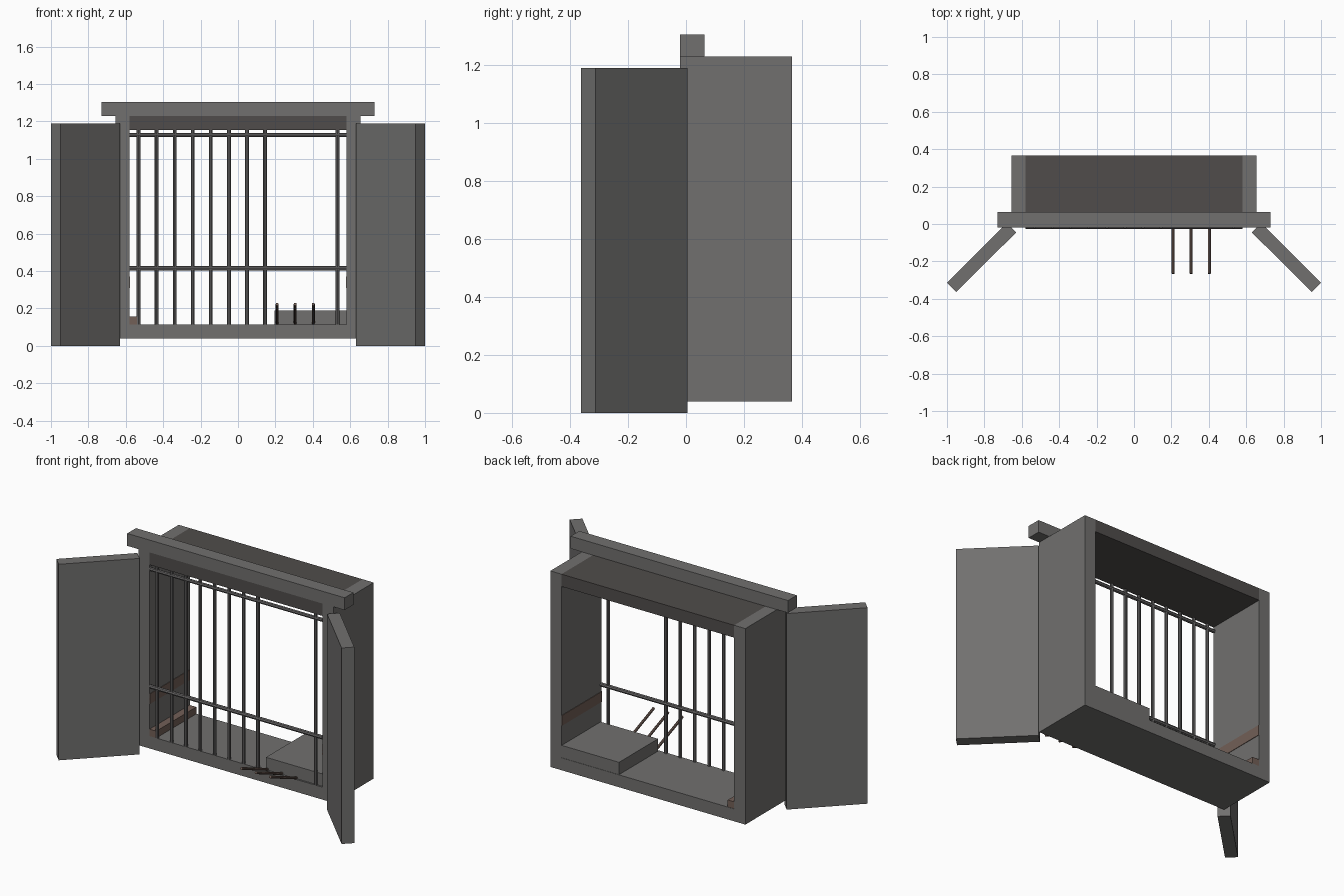
import bpy, bmesh, math
from mathutils import Vector

if "Cube" in bpy.data.objects:
    bpy.data.objects.remove(bpy.data.objects["Cube"])


def material(name, rgb):
    m = bpy.data.materials.new(name)
    m.diffuse_color = (*rgb, 1)
    m.use_nodes = True
    m.node_tree.nodes["Principled BSDF"].inputs["Base Color"].default_value = m.diffuse_color
    return m


GREY = material("weathered_grey", (0.165, 0.162, 0.158))
BROWN = material("rusty_brown", (0.17, 0.115, 0.095))
DARK = material("dark_wood", (0.08, 0.073, 0.07))
IRON = material("iron", (0.14, 0.135, 0.135))


def finish(name, bm, mat):
    bmesh.ops.recalc_face_normals(bm, faces=bm.faces)
    me = bpy.data.meshes.new(name)
    bm.to_mesh(me)
    bm.free()
    ob = bpy.data.objects.new(name, me)
    bpy.context.collection.objects.link(ob)
    me.materials.append(mat)
    return ob


def box(name, x, y, z, mat=GREY):
    bm = bmesh.new()
    bmesh.ops.create_cube(bm, size=1)
    for v in bm.verts:
        v.co = [(r[0] + r[1]) / 2 + c * (r[1] - r[0]) for c, r in zip(v.co, (x, y, z))]
    return finish(name, bm, mat)


def rod(name, a, b, r, mat=IRON):
    a, b = Vector(a), Vector(b)
    bm = bmesh.new()
    bmesh.ops.create_cone(bm, cap_ends=True, segments=8, radius1=r, radius2=r,
                          depth=(b - a).length)
    ob = finish(name, bm, mat)
    ob.location = (a + b) / 2
    ob.rotation_euler = (b - a).to_track_quat('Z', 'Y').to_euler()
    return ob


DEPTH = (-0.02, 0.366)

# Window frame, open at front and back
box("sill", (-0.58, 0.58), DEPTH, (0.04, 0.115))
box("top_board", (-0.58, 0.58), DEPTH, (1.155, 1.23), DARK)
box("header_beam", (-0.73, 0.73), (-0.02, 0.064), (1.23, 1.305))

# Side boards, wall strips and shutters swung open at 45 degrees
for side, s in (("left", -1), ("right", 1)):
    box(side + "_side_board", sorted((s * 0.58, s * 0.655)), DEPTH, (0.04, 1.23))
    box(side + "_wall_strip", sorted((s * 0.577, s * 0.585)), (-0.02, 0.364), (0.31, 0.372), BROWN)
    bm = bmesh.new()
    plan = [(1.0, -0.313), (0.95, -0.363), (0.63, -0.045), (0.68, 0.005)]
    face = bm.faces.new([bm.verts.new((s * x, y, 0)) for x, y in plan])
    ext = bmesh.ops.extrude_face_region(bm, geom=[face])
    for v in ext["geom"]:
        if isinstance(v, bmesh.types.BMVert):
            v.co.z = 1.19
    finish(side + "_shutter", bm, GREY)

# Objects lying on the sill
box("floor_strip", (-0.58, -0.535), (-0.02, 0.364), (0.115, 0.157), BROWN)
box("stone_slab", (0.195, 0.58), (-0.01, 0.364), (0.115, 0.19))

# Iron grille with three bars missing
BAR_Y = -0.015
for i in range(12):
    if i in (8, 9, 10):
        continue
    x = -0.532 + i * 0.0967
    rod(f"vertical_bar_{i}", (x, BAR_Y, 0.115), (x, BAR_Y, 1.155), 0.01)
rod("lower_rail", (-0.58, BAR_Y, 0.415), (0.58, BAR_Y, 0.415), 0.012)
rod("upper_rail", (-0.58, BAR_Y, 1.128), (0.58, BAR_Y, 1.128), 0.011)

# Bent bars sticking out of the gap
for i in range(3):
    x = 0.209 + i * 0.0967
    rod(f"bent_bar_{i}", (x, -0.015, 0.122), (x, -0.265, 0.223), 0.008, BROWN)
